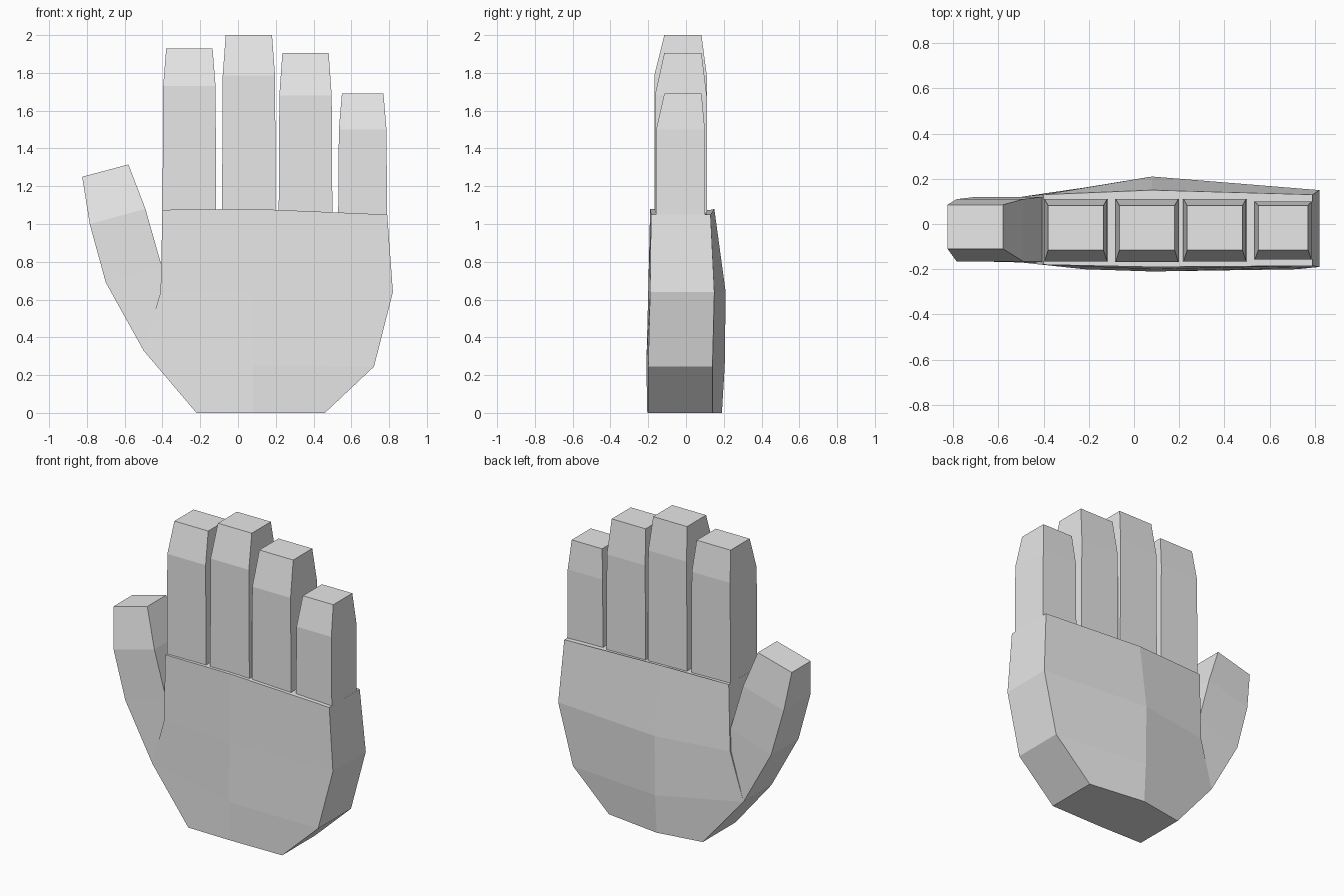
import bpy
import bmesh

cube = bpy.data.objects.get("Cube")
if cube:
    bpy.data.objects.remove(cube, do_unlink=True)

# Single pale grey material
grey = bpy.data.materials.new("pale_grey")
grey.use_nodes = True
colour = (0.8, 0.8, 0.8, 1)
grey.diffuse_color = colour
grey.node_tree.nodes["Principled BSDF"].inputs["Base Color"].default_value = colour


def loft(name, rings):
    """Skin matching rings of points and cap both ends."""
    bm = bmesh.new()
    rows = [[bm.verts.new(p) for p in ring] for ring in rings]
    for low, high in zip(rows, rows[1:]):
        for i in range(len(low)):
            j = (i + 1) % len(low)
            bm.faces.new((low[i], low[j], high[j], high[i]))
    bm.faces.new(rows[0][::-1])
    bm.faces.new(rows[-1])
    bmesh.ops.recalc_face_normals(bm, faces=bm.faces)
    mesh = bpy.data.meshes.new(name)
    bm.to_mesh(mesh)
    bm.free()
    mesh.materials.append(grey)
    obj = bpy.data.objects.new(name, mesh)
    bpy.context.collection.objects.link(obj)


def slab(a, b, front, back):
    """Four-sided ring between two (x, z) edges."""
    return [(a[0], front, a[1]), (b[0], front, b[1]),
            (b[0], back, b[1]), (a[0], back, a[1])]


def palm_ring(a, m, b, front, back):
    """Six-sided ring through thumb side, middle ridge and little-finger side."""
    edge = (a, m, b)
    return ([(p[0], y, p[1]) for p, y in zip(edge, front)]
            + [(p[0], y, p[1]) for p, y in zip(edge[::-1], back[::-1])])


# Palm with a ridge down the middle
loft("palm", [
    palm_ring((-.22, 0), (.08, 0), (.46, 0), (-.20, -.205, -.20), (.14, .19, .14)),
    palm_ring((-.50, .33), (.08, .25), (.72, .245), (-.17, -.21, -.20), (.12, .205, .14)),
    palm_ring((-.41, .64), (.08, .64), (.82, .64), (-.18, -.20, -.19), (.13, .21, .15)),
    palm_ring((-.40, 1.075), (.08, 1.08), (.79, 1.05), (-.18, -.19, -.185), (.13, .15, .13)),
])

# Fingers: left x, right x, knuckle height, tip height, front y, back y
fingers = {
    "index_finger": (-.40, -.115, 1.73, 1.93, -.165, .11),
    "middle_finger": (-.085, .20, 1.785, 2.0, -.168, .11),
    "ring_finger": (.215, .50, 1.68, 1.905, -.165, .11),
    "little_finger": (.53, .79, 1.50, 1.69, -.158, .10),
}
for name, (x0, x1, knuckle, tip, front, back) in fingers.items():
    loft(name, [
        slab((x0, 1.0), (x1, 1.0), front, back),
        slab((x0 + .004, knuckle), (x1 - .004, knuckle), front, back),
        slab((x0 + .02, tip), (x1 - .02, tip), -.115, .082),
    ])

# Thumb growing out of the side of the palm
loft("thumb", [
    slab((-.50, .33), (-.40, .64), -.17, .12),
    slab((-.70, .69), (-.405, .78), -.165, .12),
    slab((-.785, 1.0), (-.49, 1.08), -.165, .11),
    slab((-.825, 1.25), (-.58, 1.315), -.11, .085),
])
